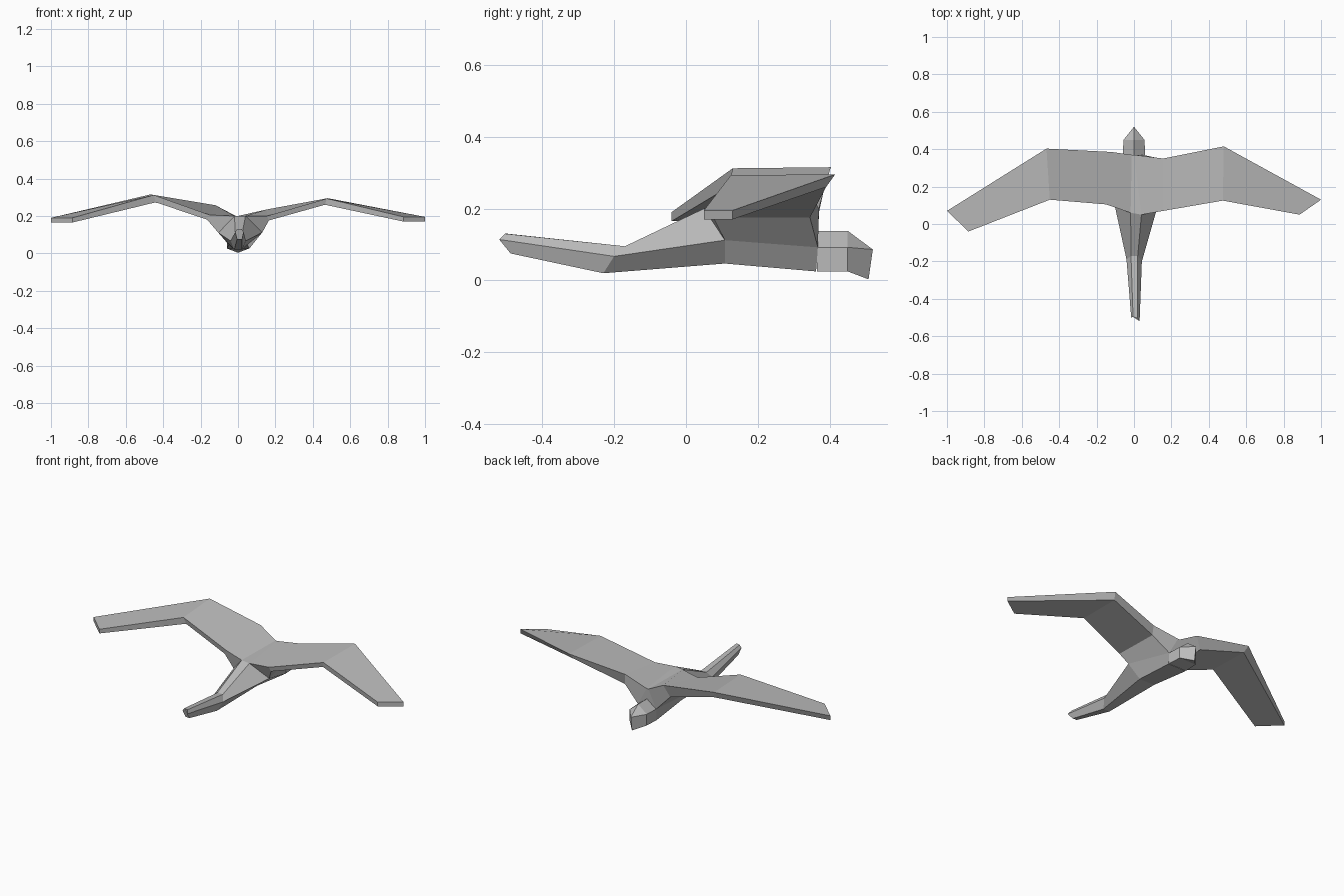
import bpy
import bmesh

# Plumage colour
grey = bpy.data.materials.new("plumage grey")
grey.diffuse_color = (0.5, 0.5, 0.5, 1)


def loft(name, rings, cap_start=False, cap_end=False, skip=()):
    """Skin equal rings of points; skip holds (segment, side) pairs left open."""
    bm = bmesh.new()
    vs = [[bm.verts.new(p) for p in r] for r in rings]
    n = len(rings[0])
    for s in range(len(rings) - 1):
        for i in range(n):
            if (s, i) not in skip:
                j = (i + 1) % n
                bm.faces.new((vs[s][i], vs[s][j], vs[s + 1][j], vs[s + 1][i]))
    if cap_start:
        bm.faces.new(vs[0][::-1])
    if cap_end:
        bm.faces.new(vs[-1])
    bmesh.ops.remove_doubles(bm, verts=bm.verts[:], dist=0.0005)
    bmesh.ops.recalc_face_normals(bm, faces=bm.faces[:])
    me = bpy.data.meshes.new(name)
    bm.to_mesh(me)
    bm.free()
    me.materials.append(grey)
    ob = bpy.data.objects.new(name, me)
    bpy.context.collection.objects.link(ob)
    return ob


# Ring order: top left, top right, side right, bottom right, bottom left, side left
tail_tip = [(-0.005, -0.497, 0.13), (0.02, -0.503, 0.13), (0.03, -0.52, 0.114),
            (0.022, -0.488, 0.075), (-0.005, -0.486, 0.075), (-0.015, -0.50, 0.114)]
tail_base = [(-0.016, -0.17, 0.095), (0.02, -0.17, 0.095), (0.042, -0.20, 0.067),
             (0.022, -0.23, 0.02), (-0.02, -0.23, 0.02), (-0.04, -0.19, 0.067)]
shoulder = [(-0.018, 0.06, 0.2), (0.04, 0.05, 0.2), (0.13, 0.108, 0.112),
            (0.05, 0.108, 0.047), (-0.05, 0.108, 0.047), (-0.105, 0.108, 0.11)]
rump = [(-0.012, 0.37, 0.2), (0.0, 0.37, 0.2), (0.06, 0.367, 0.092),
        (0.06, 0.362, 0.025), (-0.06, 0.362, 0.025), (-0.06, 0.367, 0.092)]

# Body and tail, open where the wings join
loft("body", [tail_tip, tail_base, shoulder, rump], True, True,
     skip={(2, 1), (2, 5)})


# Head: ridged block narrowing to a vertical front edge
def head_ring(y, w):
    return [(0, y, 0.138), (w, y, 0.092), (w, y, 0.025),
            (-w, y, 0.025), (-w, y, 0.092)]


beak = [(0, 0.52, 0.086), (0, 0.52, 0.086), (0, 0.508, 0.003),
        (0, 0.508, 0.003), (0, 0.52, 0.086)]
loft("head", [head_ring(0.365, 0.06), head_ring(0.45, 0.056), beak], True)

# Wings. Ring order: lead top, trail top, trail bottom, lead bottom
loft("right_wing", [
    [shoulder[1], rump[1], rump[2], shoulder[2]],
    [(0.155, 0.07, 0.2), (0.155, 0.35, 0.235), (0.16, 0.345, 0.175), (0.165, 0.075, 0.176)],
    [(0.475, 0.125, 0.293), (0.48, 0.415, 0.295), (0.465, 0.39, 0.26), (0.465, 0.135, 0.26)],
    [(0.885, 0.05, 0.195), (1.0, 0.13, 0.195), (1.0, 0.13, 0.17), (0.885, 0.05, 0.17)],
], cap_end=True)
loft("left_wing", [
    [shoulder[0], rump[0], rump[5], shoulder[5]],
    [(-0.15, 0.105, 0.205), (-0.12, 0.385, 0.257), (-0.155, 0.37, 0.19), (-0.165, 0.11, 0.18)],
    [(-0.45, 0.13, 0.312), (-0.468, 0.403, 0.315), (-0.45, 0.385, 0.275), (-0.44, 0.14, 0.273)],
    [(-0.885, -0.04, 0.19), (-1.0, 0.07, 0.19), (-1.0, 0.07, 0.165), (-0.885, -0.04, 0.165)],
], cap_end=True)
